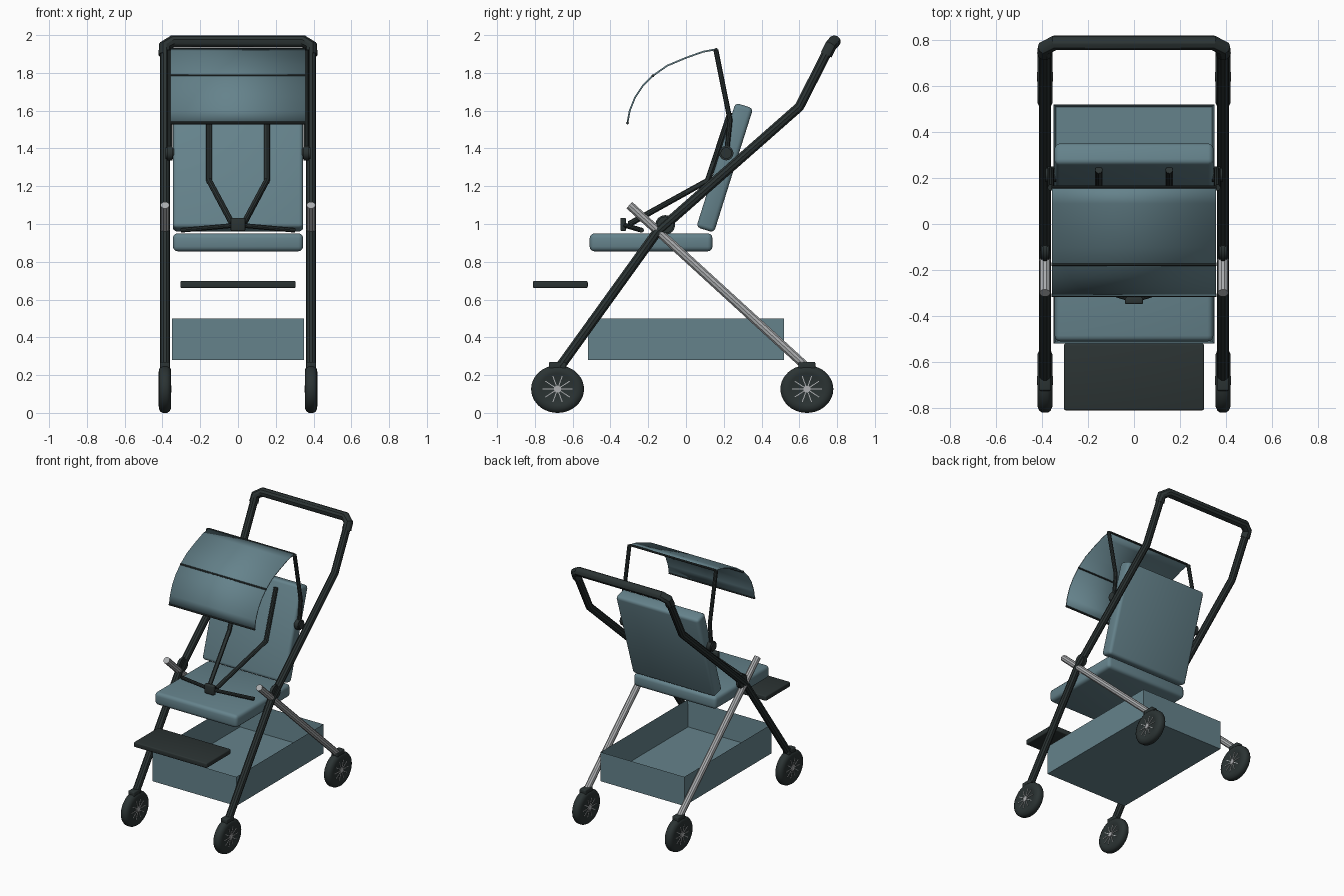
import bpy, bmesh, math
from mathutils import Matrix, Vector

if "Cube" in bpy.data.objects:
    bpy.data.objects.remove(bpy.data.objects["Cube"])


def material(name, rgb):
    m = bpy.data.materials.new(name)
    m.use_nodes = True
    m.diffuse_color = (*rgb, 1)
    bsdf = m.node_tree.nodes["Principled BSDF"]
    bsdf.inputs["Base Color"].default_value = (*rgb, 1)
    bsdf.inputs["Roughness"].default_value = 0.6
    return m


BLUE = material("slate blue fabric", (0.13, 0.225, 0.26))
DARK = material("charcoal", (0.024, 0.033, 0.033))
SILVER = material("silver metal", (0.42, 0.43, 0.44))


def smooth(ob):
    bpy.ops.object.select_all(action="DESELECT")
    ob.select_set(True)
    bpy.context.view_layer.objects.active = ob
    bpy.ops.object.shade_smooth_by_angle(angle=math.radians(35))


def from_bmesh(name, bm, mat):
    bmesh.ops.recalc_face_normals(bm, faces=bm.faces[:])
    me = bpy.data.meshes.new(name)
    bm.to_mesh(me)
    bm.free()
    ob = bpy.data.objects.new(name, me)
    bpy.context.collection.objects.link(ob)
    me.materials.append(mat)
    smooth(ob)
    return ob


def box(name, center, size, mat, bevel=0.0, tilt=0.0):
    bm = bmesh.new()
    bmesh.ops.create_cube(bm, size=1)
    bmesh.ops.scale(bm, vec=size, verts=bm.verts)
    if bevel:
        bmesh.ops.bevel(bm, geom=bm.edges[:], offset=bevel, segments=3,
                        profile=0.5, affect="EDGES")
    bmesh.ops.rotate(bm, matrix=Matrix.Rotation(tilt, 3, "X"), verts=bm.verts)
    bmesh.ops.translate(bm, vec=center, verts=bm.verts)
    return from_bmesh(name, bm, mat)


def tube(name, points, radius, mat):
    cu = bpy.data.curves.new(name, "CURVE")
    cu.dimensions = "3D"
    cu.bevel_depth = radius
    cu.bevel_resolution = 3
    cu.use_fill_caps = True
    sp = cu.splines.new("POLY")
    sp.points.add(len(points) - 1)
    for p, co in zip(sp.points, points):
        p.co = (*co, 1)
    cu.materials.append(mat)
    ob = bpy.data.objects.new(name, cu)
    bpy.context.collection.objects.link(ob)
    bpy.ops.object.select_all(action="DESELECT")
    ob.select_set(True)
    bpy.context.view_layer.objects.active = ob
    bpy.ops.object.convert(target="MESH")
    ob = bpy.context.view_layer.objects.active
    smooth(ob)
    return ob


def disc(name, center, radius, width, mat, bevel=0.008):
    """Round knob whose axis runs along x."""
    bm = bmesh.new()
    bmesh.ops.create_cone(bm, cap_ends=True, segments=24, radius1=radius,
                          radius2=radius, depth=width)
    rim = [e for e in bm.edges if abs(e.verts[0].co.z - e.verts[1].co.z) < 1e-5]
    bmesh.ops.bevel(bm, geom=rim, offset=bevel, segments=2, affect="EDGES")
    bmesh.ops.rotate(bm, matrix=Matrix.Rotation(math.pi / 2, 3, "Y"), verts=bm.verts)
    bmesh.ops.translate(bm, vec=center, verts=bm.verts)
    return from_bmesh(name, bm, mat)


def wheel(name, center):
    """Slightly domed wheel, a little wider than tall, spoked on both faces."""
    profile = [(0, 0.029), (0.085, 0.029), (0.095, 0.033), (0.115, 0.032),
               (0.132, 0.024), (0.14, 0.012)]
    profile += [(r, -x) for r, x in reversed(profile)]
    stretch = Matrix.Diagonal((1, 1, 0.9, 1))
    bm = bmesh.new()
    vs = [bm.verts.new((x, r, 0)) for r, x in profile]
    edges = [bm.edges.new(pair) for pair in zip(vs, vs[1:])]
    bmesh.ops.spin(bm, geom=vs + edges, axis=(1, 0, 0), cent=(0, 0, 0),
                   angle=math.tau, steps=40)
    bmesh.ops.remove_doubles(bm, verts=bm.verts, dist=1e-4)
    bmesh.ops.transform(bm, matrix=Matrix.Translation(center) @ stretch, verts=bm.verts)
    from_bmesh(name, bm, DARK)
    # hub cap and thin spokes
    bm = bmesh.new()
    for side in (-1, 1):
        face = Matrix.Translation((side * 0.029, 0, 0))
        bmesh.ops.create_cone(bm, cap_ends=True, segments=16, radius1=0.02,
                              radius2=0.02, depth=0.012,
                              matrix=face @ Matrix.Rotation(math.pi / 2, 4, "Y"))
        for i in range(10):
            spoke = (face @ Matrix.Rotation(math.tau * i / 10, 4, "X")
                     @ Matrix.Translation((0, 0.05, 0))
                     @ Matrix.Diagonal((0.006, 0.06, 0.005, 1)))
            bmesh.ops.create_cube(bm, size=1, matrix=spoke)
    bmesh.ops.transform(bm, matrix=Matrix.Translation(center) @ stretch, verts=bm.verts)
    from_bmesh(name + "_spokes", bm, SILVER)


# Cushions and footrest
box("seat", (0, -0.185, 0.903), (0.69, 0.65, 0.095), BLUE, 0.025)
box("backrest", (0, 0.205, 1.298), (0.69, 0.098, 0.69), BLUE, 0.022, math.radians(-17.5))
box("footrest", (0, -0.665, 0.68), (0.61, 0.29, 0.038), DARK, 0.008)

# Open storage basket
bm = bmesh.new()
bmesh.ops.create_cube(bm, size=1)
bmesh.ops.scale(bm, vec=(0.7, 1.04, 0.22), verts=bm.verts)
bmesh.ops.translate(bm, vec=(0, 0, 0.39), verts=bm.verts)
top = max(bm.faces, key=lambda f: f.calc_center_median().z)
bmesh.ops.inset_region(bm, faces=[top], thickness=0.015)
bmesh.ops.translate(bm, vec=(0, 0, -0.2), verts=top.verts)
from_bmesh("basket", bm, BLUE)

# Canopy: thin curved sheet with cross rods
arc = [(0.16, 1.925), (0.09, 1.912), (0.0, 1.88), (-0.10, 1.838), (-0.175, 1.785),
       (-0.23, 1.73), (-0.27, 1.67), (-0.298, 1.6), (-0.31, 1.535)]
bm = bmesh.new()
rows = [[bm.verts.new((x, y, z)) for x in (-0.357, 0.357)] for y, z in arc]
for a, b in zip(rows, rows[1:]):
    bm.faces.new((a[0], a[1], b[1], b[0]))
canopy = from_bmesh("canopy", bm, BLUE)
solid = canopy.modifiers.new("thickness", "SOLIDIFY")
solid.thickness = 0.009
solid.offset = 0
for label, i in (("back", 0), ("middle", 4), ("front", 8)):
    y, z = arc[i]
    tube("canopy_rod_" + label, [(-0.358, y, z), (0.358, y, z)], 0.0075, DARK)

# Push handle grip across the top
bar = [(0.388, 0.742, 1.895), (0.388, 0.765, 1.942), (0.345, 0.787, 1.967)]
tube("handle_grip", bar + [(-x, y, z) for x, y, z in reversed(bar)], 0.033, DARK)

# Parts repeated on each side
for side, s in (("left", 1), ("right", -1)):
    x = 0.387 * s
    tube("main_frame_" + side, [(x, -0.67, 0.24), (x, -0.155, 0.955),
         (x, 0.60, 1.62), (x, 0.75, 1.915)], 0.027, DARK)
    tube("rear_leg_" + side, [(x, -0.30, 1.10), (x, 0.63, 0.25)], 0.024, SILVER)
    disc("frame_joint_" + side, (x, -0.11, 0.995), 0.052, 0.034, DARK)
    for end, y in (("front", -0.68), ("rear", 0.64)):
        wheel(f"{end}_wheel_{side}", Vector((x, y, 0.126)))
        box(f"{end}_wheel_bracket_{side}", (x, y, 0.25), (0.052, 0.09, 0.04), DARK, 0.008)
    # canopy support and its pivot
    cx = 0.362 * s
    disc("canopy_pivot_" + side, (cx, 0.213, 1.375), 0.038, 0.045, DARK)
    tube("canopy_post_" + side, [(cx, 0.215, 1.38), (cx, 0.233, 1.55),
         (cx, 0.158, 1.922)], 0.014, DARK)
    # harness straps
    tube("shoulder_strap_" + side, [(0.03 * s, -0.30, 1.0), (0.153 * s, 0.115, 1.23),
         (0.153 * s, 0.235, 1.59)], 0.016, DARK)
    tube("hip_strap_" + side, [(0.03 * s, -0.32, 0.992), (0.30 * s, -0.235, 0.967)],
         0.013, DARK)

box("harness_buckle", (0, -0.333, 0.998), (0.078, 0.03, 0.07), DARK, 0.007)
